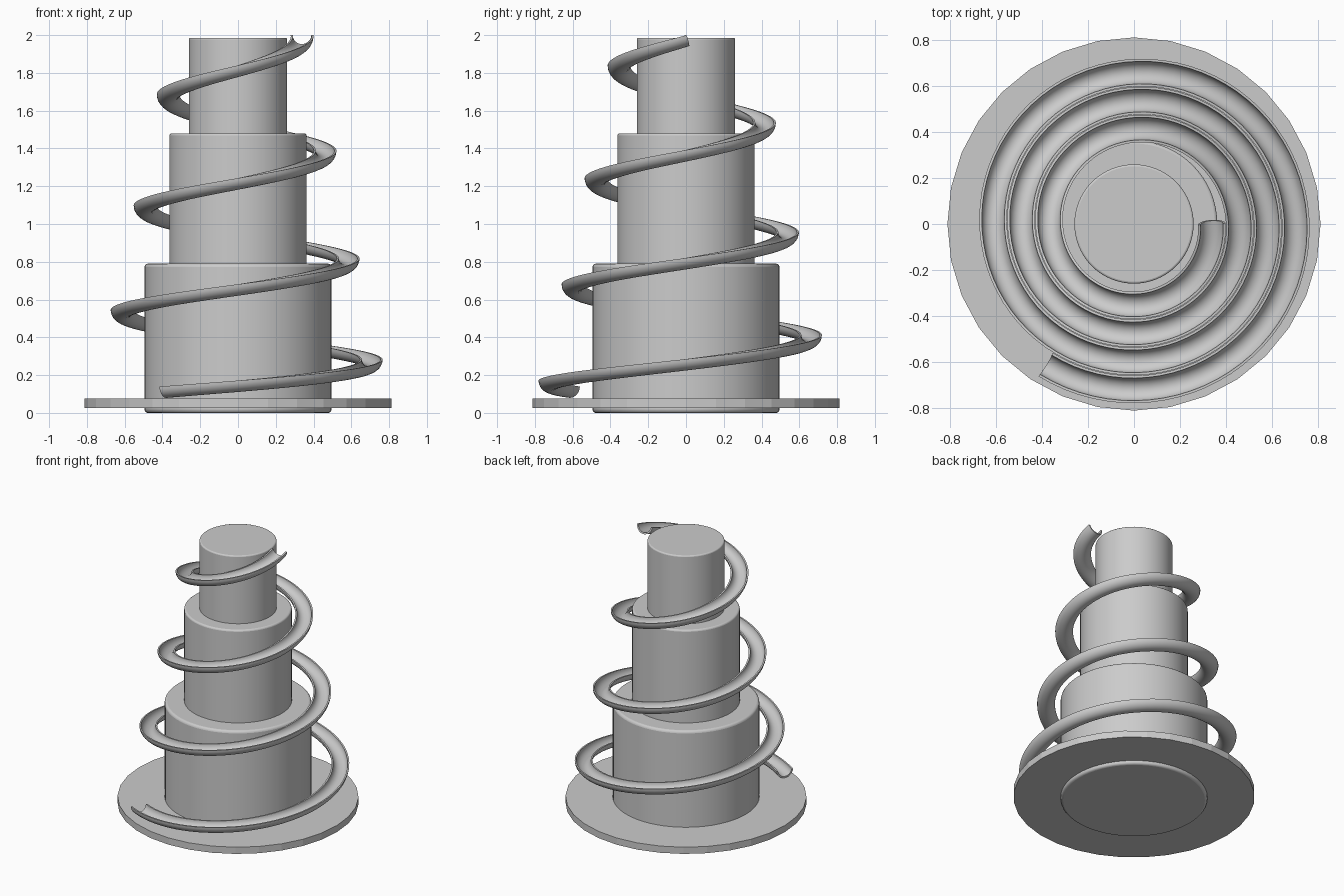
import bpy, bmesh
from math import pi, sin, cos
from mathutils import Vector

if "Cube" in bpy.data.objects:
    bpy.data.objects.remove(bpy.data.objects["Cube"])


def cylinder(name, radius, z0, z1, sides, bevel=0.0):
    bpy.ops.mesh.primitive_cylinder_add(vertices=sides, radius=radius, depth=z1 - z0,
                                        location=(0, 0, (z0 + z1) / 2))
    ob = bpy.context.object
    ob.name = name
    if bevel:
        m = ob.modifiers.new("soft_edge", 'BEVEL')
        m.width = bevel
        m.segments = 3
        m.limit_method = 'ANGLE'
        bpy.ops.object.shade_smooth_by_angle()
    return ob


# Flat base disc and the three stacked tiers
cylinder("base_plate", 0.813, 0.025, 0.075, 32)
cylinder("lower_tier", 0.495, 0.0, 0.79, 64, 0.017)
cylinder("middle_tier", 0.363, 0.77, 1.48, 64, 0.012)
cylinder("upper_tier", 0.26, 1.46, 1.985, 64, 0.009)


# Centre of the trough rim; t counts turns, with a gentler slope at the exit
def path(t):
    a = 2 * pi * t
    r = 0.69 - 0.122 * t
    z = 0.285 + 0.5175 * t + 0.018 * t * t + 0.25 * min(t, 0) ** 2
    return Vector((0.015 + r * cos(a), r * sin(a), z))


# Half-pipe section: outer arc one way, inner arc back
R_OUT, R_IN, ARC = 0.06, 0.049, 14
section = [(R_OUT * cos(pi * i / ARC), -R_OUT * sin(pi * i / ARC)) for i in range(ARC + 1)]
section += [(-R_IN * cos(pi * i / ARC), -R_IN * sin(pi * i / ARC)) for i in range(ARC + 1)]

# Sweep the section along the spiral
T0, T1, STEPS = -0.342, 3.0, 260
bm = bmesh.new()
rings = []
for k in range(STEPS + 1):
    t = T0 + (T1 - T0) * k / STEPS
    tangent = (path(t + 1e-3) - path(t - 1e-3)).normalized()
    side = tangent.cross(Vector((0, 0, 1))).normalized()
    up = side.cross(tangent)
    rings.append([bm.verts.new(path(t) + side * u + up * v) for u, v in section])
n = len(section)
for a, b in zip(rings, rings[1:]):
    for i in range(n):
        j = (i + 1) % n
        bm.faces.new((a[i], a[j], b[j], b[i]))
# Close the cut ends with quads across the wall thickness
for ring in (rings[0], rings[-1]):
    for i in range(ARC):
        bm.faces.new((ring[i], ring[i + 1], ring[n - 2 - i], ring[n - 1 - i]))
bmesh.ops.recalc_face_normals(bm, faces=bm.faces)
mesh = bpy.data.meshes.new("spiral_trough")
bm.to_mesh(mesh)
bm.free()
trough = bpy.data.objects.new("spiral_trough", mesh)
bpy.context.collection.objects.link(trough)
bpy.ops.object.select_all(action='DESELECT')
trough.select_set(True)
bpy.context.view_layer.objects.active = trough
bpy.ops.object.shade_smooth_by_angle()
